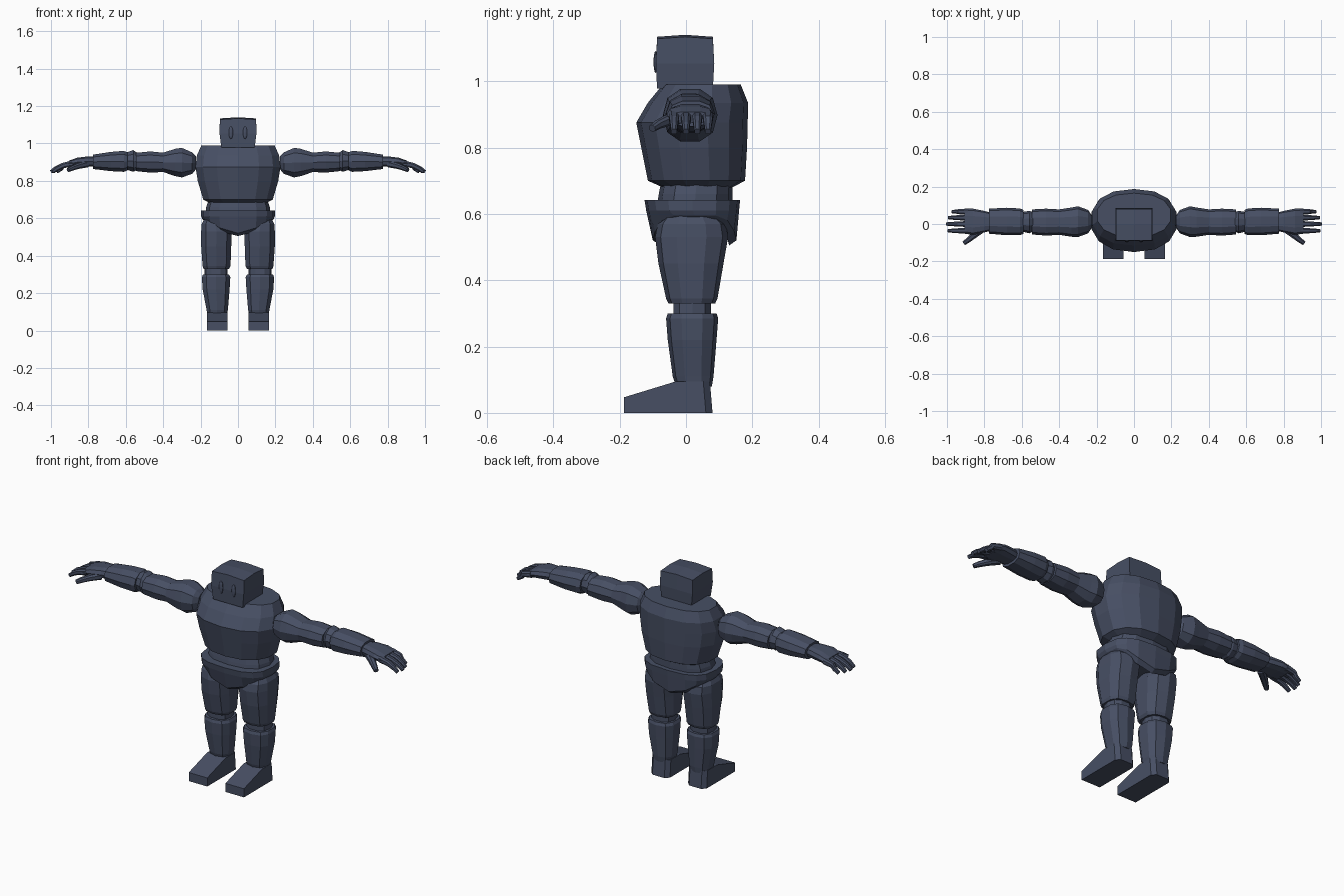
import bpy, bmesh, math
from mathutils import Vector

slate = bpy.data.materials.new("slate_blue")
slate.diffuse_color = (0.063, 0.078, 0.127, 1)


def finish(name, bm, mirror=False):
    """Turn a bmesh into a flat-shaded object, optionally mirrored left/right."""
    bmesh.ops.recalc_face_normals(bm, faces=bm.faces)
    me = bpy.data.meshes.new(name)
    bm.to_mesh(me)
    bm.free()
    me.materials.append(slate)
    ob = bpy.data.objects.new(name, me)
    bpy.context.collection.objects.link(ob)
    if mirror:
        mod = ob.modifiers.new("mirror", 'MIRROR')
        mod.use_axis[0] = True
        mod.use_mirror_merge = False
    return ob


def loft(name, rings, axis='z', n=12, power=2.0, mirror=False, phase=0.0, shape=None):
    """Rings are (position, min a, max a, min b, max b); a,b = x,y or y,z."""
    bm = bmesh.new()
    loops = []
    for i, (t, a0, a1, b0, b1) in enumerate(rings):
        loop = []
        for k in range(n):
            ang = 2 * math.pi * (k + phase) / n
            c, s = math.cos(ang), math.sin(ang)
            c = math.copysign(abs(c) ** (2 / power), c)
            s = math.copysign(abs(s) ** (2 / power), s)
            a = (a0 + a1) / 2 + c * (a1 - a0) / 2
            b = (b0 + b1) / 2 + s * (b1 - b0) / 2
            co = Vector((a, b, t)) if axis == 'z' else Vector((t, a, b))
            if shape:
                shape(co, i)
            loop.append(bm.verts.new(co))
        loops.append(loop)
    for l0, l1 in zip(loops, loops[1:]):
        for k in range(n):
            j = (k + 1) % n
            bm.faces.new((l0[k], l0[j], l1[j], l1[k]))
    bm.faces.new(loops[0])
    bm.faces.new(loops[-1])
    return finish(name, bm, mirror)


def digit(name, points, width, thick):
    """Tapered square-section finger along a bent path."""
    bm = bmesh.new()
    loops = []
    for i, p in enumerate(points):
        f = 1 - 0.15 * i
        d = Vector(points[min(i + 1, len(points) - 1)]) - Vector(points[max(i - 1, 0)])
        side = d.cross(Vector((0, 0, 1))).normalized()
        up = side.cross(d).normalized()
        loops.append([bm.verts.new(Vector(p) + side * width / 2 * f * u + up * thick / 2 * f * v)
                      for u, v in ((-1, -.5), (-.5, -1), (.5, -1), (1, -.5),
                                   (1, .5), (.5, 1), (-.5, 1), (-1, .5))])
    for l0, l1 in zip(loops, loops[1:]):
        for k in range(8):
            bm.faces.new((l0[k], l0[(k + 1) % 8], l1[(k + 1) % 8], l1[k]))
    bm.faces.new(loops[0])
    bm.faces.new(loops[-1])
    finish(name, bm, True)


# Head: box with slightly bulging sides and a shallow crown
bm = bmesh.new()
bmesh.ops.create_cube(bm, size=2)
bmesh.ops.subdivide_edges(bm, edges=bm.edges[:], cuts=1, use_grid_fill=True)
for v in bm.verts:
    x, y, z = v.co
    w = 0.093 + 0.004 * z
    crown = 0.012 * (2 - abs(x) - abs(y)) / 2
    v.co = (x * w * (1.06 if abs(z) < .5 else 1),
            -0.003 + y * 0.084 * (1.05 if abs(z) < .5 else 1),
            1.053 + z * 0.075 + (crown if z > .5 else 0))
finish("head", bm)

# Eyes: thin upright ovals
bm = bmesh.new()
bmesh.ops.create_uvsphere(bm, u_segments=10, v_segments=6, radius=1)
for v in bm.verts:
    v.co = (0.038 + v.co.x * 0.012, -0.091 + v.co.y * 0.007, 1.058 + v.co.z * 0.034)
finish("eye", bm, True)

# Torso: barrel chest
loft("torso", [
    (0.68, -0.15, 0.15, -0.07, 0.14),
    (0.70, -0.19, 0.19, -0.115, 0.178),
    (0.80, -0.22, 0.22, -0.135, 0.184),
    (0.875, -0.232, 0.232, -0.15, 0.186),
    (0.935, -0.225, 0.225, -0.115, 0.187),
    (0.99, -0.20, 0.20, -0.07, 0.165)], n=14, power=2.3, phase=0.5)

# Waist
loft("waist", [(0.61, -0.175, 0.175, -0.09, 0.14),
               (0.66, -0.17, 0.17, -0.082, 0.14),
               (0.72, -0.15, 0.15, -0.07, 0.14)], n=12, power=2.5)


# Pelvis: lower edge drops towards the crotch
def brief(co, i):
    if i < 2:
        co.z += 0.075 * min(1, max(0, abs(co.x) - 0.05) / 0.12)


loft("pelvis", [(0.505, -0.17, 0.17, -0.075, 0.13),
                (0.52, -0.19, 0.19, -0.10, 0.152),
                (0.61, -0.197, 0.197, -0.12, 0.16),
                (0.642, -0.197, 0.197, -0.125, 0.163)], n=16, power=2.8, shape=brief)

# Legs
loft("thigh", [(0.33, 0.045, 0.187, -0.053, 0.088),
               (0.345, 0.037, 0.192, -0.06, 0.095),
               (0.45, 0.033, 0.20, -0.083, 0.113),
               (0.53, 0.03, 0.20, -0.093, 0.127),
               (0.57, 0.045, 0.197, -0.085, 0.12),
               (0.60, 0.07, 0.18, -0.06, 0.09)], n=10, power=2.6, mirror=True, phase=0.5)
loft("knee", [(0.28, 0.055, 0.18, -0.04, 0.078),
              (0.35, 0.055, 0.18, -0.04, 0.078)], n=10, power=2.4, mirror=True)
loft("shin", [(0.08, 0.06, 0.165, -0.03, 0.078),
              (0.11, 0.052, 0.17, -0.04, 0.083),
              (0.22, 0.042, 0.192, -0.055, 0.092),
              (0.285, 0.038, 0.196, -0.06, 0.097),
              (0.30, 0.045, 0.19, -0.055, 0.092)], n=10, power=2.6, mirror=True, phase=0.5)

# Feet: wedge profile extruded across the width
bm = bmesh.new()
profile = [(-0.187, 0), (-0.187, 0.047), (-0.03, 0.095), (0.072, 0.095), (0.08, 0)]
sides = [[bm.verts.new((x, y, z)) for y, z in profile] for x in (0.055, 0.167)]
bm.faces.new(sides[0])
bm.faces.new(sides[1])
for k in range(5):
    j = (k + 1) % 5
    bm.faces.new((sides[0][k], sides[0][j], sides[1][j], sides[1][k]))
heel = [e for e in bm.edges if min(v.co.y for v in e.verts) > 0.07
        and abs(e.verts[0].co.x - e.verts[1].co.x) < 0.01]
bmesh.ops.bevel(bm, geom=heel, offset=0.02, segments=1, affect='EDGES')
finish("foot", bm, True)

# Arms
loft("upper_arm", [(0.225, -0.02, 0.045, 0.86, 0.935),
                   (0.245, -0.05, 0.075, 0.835, 0.955),
                   (0.30, -0.07, 0.095, 0.815, 0.98),
                   (0.335, -0.068, 0.088, 0.822, 0.975),
                   (0.40, -0.058, 0.078, 0.845, 0.953),
                   (0.47, -0.062, 0.082, 0.842, 0.96),
                   (0.545, -0.056, 0.078, 0.85, 0.952)], 'x', n=10, mirror=True, power=2.3)
loft("elbow", [(0.53, -0.035, 0.06, 0.86, 0.945),
               (0.56, -0.05, 0.07, 0.846, 0.968),
               (0.62, -0.035, 0.06, 0.865, 0.945)], 'x', n=10, mirror=True)
loft("forearm", [(0.59, -0.052, 0.075, 0.855, 0.953),
                 (0.61, -0.06, 0.083, 0.846, 0.963),
                 (0.68, -0.06, 0.087, 0.85, 0.957),
                 (0.775, -0.052, 0.082, 0.862, 0.942)], 'x', n=10, mirror=True, power=2.4)
loft("palm", [(0.76, -0.035, 0.06, 0.877, 0.93),
              (0.80, -0.045, 0.07, 0.875, 0.932),
              (0.86, -0.058, 0.082, 0.875, 0.925),
              (0.905, -0.052, 0.082, 0.873, 0.908)], 'x', n=10, mirror=True, power=2.8)

# Fingers and thumb, drooping at the tips
for y, tip in ((-0.036, 0.992), (0.0, 1.0), (0.034, 0.99), (0.066, 0.97)):
    digit("finger", [(0.885, y, 0.893), (0.935, y, 0.882),
                     (tip - 0.025, y, 0.866), (tip, y, 0.848)], 0.032, 0.034)
digit("thumb", [(0.81, -0.025, 0.89), (0.855, -0.06, 0.88),
                (0.885, -0.085, 0.869), (0.908, -0.102, 0.858)], 0.04, 0.036)
